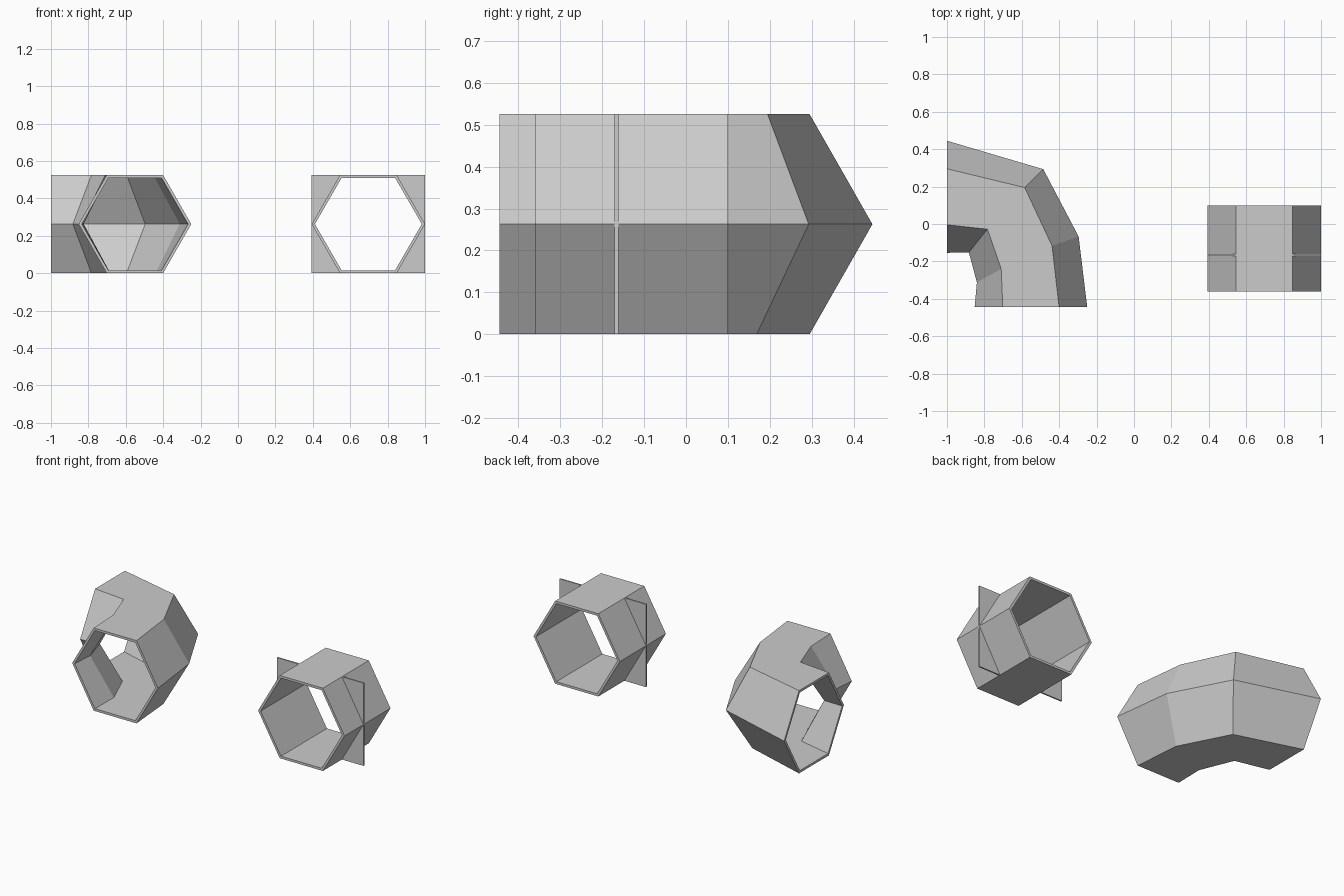
import bpy
import bmesh
from mathutils import Vector

HALF_HEIGHT = 0.2625     # half the flat-to-flat height of the hexagon
INNER_SCALE = 0.943      # bore size relative to the outside

if "Cube" in bpy.data.objects:
    bpy.data.objects.remove(bpy.data.objects["Cube"], do_unlink=True)

grey = bpy.data.materials.new("plain grey")
grey.use_nodes = True
colour = (0.6, 0.6, 0.6, 1)
grey.diffuse_color = colour
grey.node_tree.nodes["Principled BSDF"].inputs["Base Color"].default_value = colour


def finish(name, bm):
    bmesh.ops.recalc_face_normals(bm, faces=bm.faces)
    mesh = bpy.data.meshes.new(name)
    bm.to_mesh(mesh)
    bm.free()
    mesh.materials.append(grey)
    obj = bpy.data.objects.new(name, mesh)
    bpy.context.collection.objects.link(obj)
    return obj


def hexagon(outer, inner, tilt=(0, 0)):
    """Upright hexagon between two side tips; tilt leans its top and bottom."""
    a = Vector((*outer, HALF_HEIGHT))
    b = Vector((*inner, HALF_HEIGHT))
    lift = Vector((*tilt, HALF_HEIGHT))
    near, far = a.lerp(b, 0.25), a.lerp(b, 0.75)
    return [a, near + lift, far + lift, b, far - lift, near - lift]


def hex_tube(name, sections):
    """Open-ended hexagonal tube with a thin wall, lofted through sections."""
    bm = bmesh.new()
    outside, inside = [], []
    for points in sections:
        centre = sum(points, Vector()) / 6
        outside.append([bm.verts.new(p) for p in points])
        inside.append([bm.verts.new(centre.lerp(p, INNER_SCALE)) for p in points])
    # closed run of rings: out along the outside, back along the bore
    rings = outside + inside[::-1]
    for i, ring in enumerate(rings):
        following = rings[(i + 1) % len(rings)]
        for k in range(6):
            n = (k + 1) % 6
            bm.faces.new((ring[k], ring[n], following[n], following[k]))
    return finish(name, bm)


def corner_plate(name, tip, corner, flat, y, thickness):
    """Thin triangular web squaring off one slanted side of the hexagon."""
    bm = bmesh.new()
    verts = [bm.verts.new((x, y - thickness / 2, z)) for x, z in (tip, corner, flat)]
    face = bm.faces.new(verts)
    extruded = bmesh.ops.extrude_face_region(bm, geom=[face])["geom"]
    moved = [g for g in extruded if isinstance(g, bmesh.types.BMVert)]
    bmesh.ops.translate(bm, verts=moved, vec=(0, thickness, 0))
    return finish(name, bm)


# Straight tube
LEFT, RIGHT = 0.394, 1.0
hex_tube("straight_tube", [hexagon((RIGHT, y), (LEFT, y)) for y in (-0.361, 0.1)])

# Four webs around the straight tube
quarter = (RIGHT - LEFT) / 4
for side, x, inward in (("left", RIGHT, -quarter), ("right", LEFT, quarter)):
    for level, z in (("lower", 0), ("upper", 2 * HALF_HEIGHT)):
        corner_plate(f"{level}_{side}_web", (x, HALF_HEIGHT), (x, z),
                     (x + inward, z), -0.166, 0.009)

# Right-angle bend
hex_tube("bent_tube", [
    hexagon((-0.25, -0.445), (-0.852, -0.445)),
    hexagon((-0.296, -0.067), (-0.84, -0.312), (-0.006, 0.011)),
    hexagon((-0.485, 0.293), (-0.883, -0.152), (0.0, 0.013)),
    hexagon((-1.0, 0.445), (-1.0, -0.154)),
])
